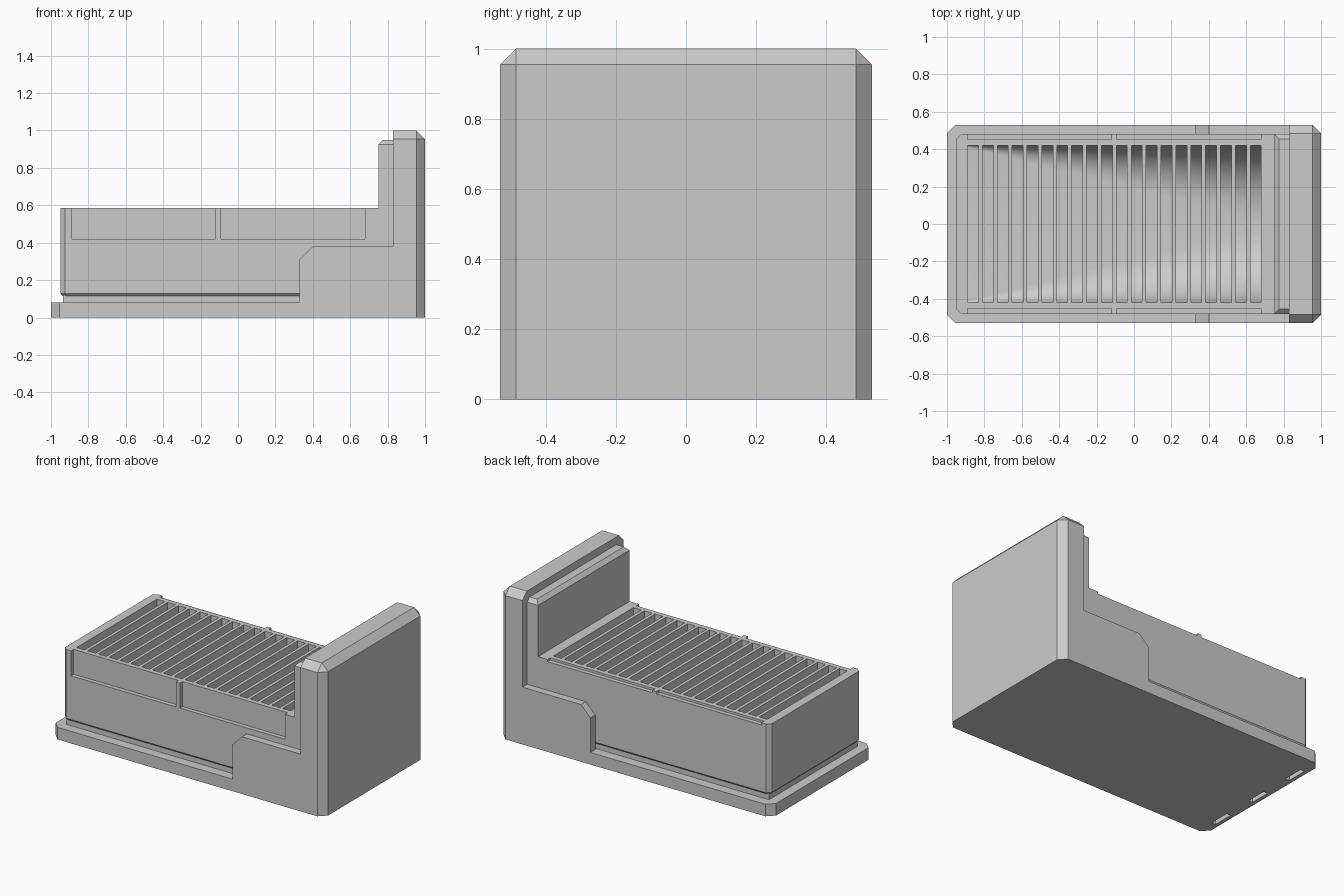
import bpy, bmesh, math

cube = bpy.data.objects.get("Cube")
if cube:
    bpy.data.objects.remove(cube, do_unlink=True)

grey = bpy.data.materials.new("plain_grey")
grey.use_nodes = True
grey.diffuse_color = (0.6, 0.6, 0.6, 1)
grey.node_tree.nodes["Principled BSDF"].inputs["Base Color"].default_value = (0.6, 0.6, 0.6, 1)


def finish(bm, name):
    bmesh.ops.recalc_face_normals(bm, faces=bm.faces)
    mesh = bpy.data.meshes.new(name)
    bm.to_mesh(mesh)
    bm.free()
    mesh.materials.append(grey)
    ob = bpy.data.objects.new(name, mesh)
    bpy.context.collection.objects.link(ob)
    return ob


def loft(bm, ring_a, ring_b):
    """Closed solid between two matching rings of points."""
    a = [bm.verts.new(p) for p in ring_a]
    b = [bm.verts.new(p) for p in ring_b]
    bm.faces.new(a)
    bm.faces.new(b[::-1])
    for i in range(len(a)):
        j = (i + 1) % len(a)
        bm.faces.new((a[i], b[i], b[j], a[j]))


def side_profile(bm, points, half_width):
    loft(bm, [(x, -half_width, z) for x, z in points],
         [(x, half_width, z) for x, z in points])


def block(bm, x0, x1, y0, y1, z0, z1):
    loft(bm, [(x0, y0, z0), (x1, y0, z0), (x1, y1, z0), (x0, y1, z0)],
         [(x0, y0, z1), (x1, y0, z1), (x1, y1, z1), (x0, y1, z1)])


def chamfer(bm, rule, size):
    edges = [e for e in bm.edges if rule(e.verts[0].co, e.verts[1].co)]
    bmesh.ops.bevel(bm, geom=edges, offset=size, segments=1, affect='EDGES')


def both(a, b, axis, value):
    return abs(a[axis] - value) < 1e-4 and abs(b[axis] - value) < 1e-4


def cut(target, bm, name):
    cutter = finish(bm, name)
    mod = target.modifiers.new(name, 'BOOLEAN')
    mod.operation = 'DIFFERENCE'
    mod.solver = 'EXACT'
    mod.object = cutter
    bpy.context.view_layer.objects.active = target
    bpy.ops.object.modifier_apply(modifier=name)
    bpy.data.objects.remove(cutter, do_unlink=True)


# Outer tray with low rim, stepped side walls and tall end panel
bm = bmesh.new()
side_profile(bm, [(-1, 0), (1, 0), (1, 1), (0.83, 1), (0.83, 0.38), (0.4, 0.38),
                  (0.33, 0.31), (0.33, 0.08), (-1, 0.08)], 0.53)


def tray_edge(a, b):
    corner = both(a, b, 0, 1) or both(a, b, 0, -1)
    side = both(a, b, 1, 0.53) or both(a, b, 1, -0.53)
    top = both(a, b, 2, 1)
    return (corner and side) or (top and (side or both(a, b, 0, 1)))


chamfer(bm, tray_edge, 0.046)
tray = finish(bm, "outer_tray")

bm = bmesh.new()
block(bm, -0.99, 0.83, -0.48, 0.48, 0.08, 1.2)
# the rim is already at floor height, so this only hollows the side walls
cut(tray, bm, "tray_hollow")

# Three blind slits under the low end
bm = bmesh.new()
for y in (-0.34, 0, 0.34):
    block(bm, -0.975, -0.945, y - 0.07, y + 0.07, -0.1, 0.05)
cut(tray, bm, "underside_slits")

# Foot of the inner box, set back to leave a shadow gap
bm = bmesh.new()
block(bm, -0.935, 0.83, -0.465, 0.465, 0.075, 0.12)
finish(bm, "box_foot")

# Inner box with a raised back rest
bm = bmesh.new()
side_profile(bm, [(-0.95, 0.115), (0.83, 0.115), (0.83, 0.95), (0.75, 0.95),
                  (0.75, 0.585), (-0.95, 0.585)], 0.48)


def box_edge(a, b):
    side = both(a, b, 1, 0.48) or both(a, b, 1, -0.48)
    return (side and both(a, b, 0, -0.95)) or (
        both(a, b, 2, 0.95) and not both(a, b, 0, 0.83))


chamfer(bm, box_edge, 0.025)
chamfer(bm, lambda a, b: both(a, b, 2, 0.115) and not both(a, b, 0, 0.83), 0.014)
box = finish(bm, "inner_box")

# Label recesses: deep on the front, only a shallow step on the back
bm = bmesh.new()
for x0, x1 in ((-0.89, -0.12), (-0.09, 0.68)):
    block(bm, x0, x1, -0.6, -0.452, 0.42, 0.7)
    block(bm, x0, x1, 0.452, 0.6, 0.57, 0.7)
cut(box, bm, "label_recesses")

# Row of slots whose floor gets rounder toward the tall end
START, END, COUNT, WIDTH = -0.89, 0.68, 20, 0.058
PITCH = (END - START - WIDTH) / (COUNT - 1)
FLOOR, HALF, STEPS = 0.16, 0.42, 10


def slot_ring(x):
    r = 0.01 + 0.39 * (x - START) / (END - START)
    half = []
    for i in range(STEPS + 1):
        t = math.pi / 2 * i / STEPS
        half.append((HALF - r + r * math.sin(t), FLOOR + r - r * math.cos(t)))
    half.append((HALF, 0.7))
    return [(x, y, z) for y, z in half] + [(x, -y, z) for y, z in half[::-1]]


bm = bmesh.new()
for i in range(COUNT):
    x = START + PITCH * i
    loft(bm, slot_ring(x), slot_ring(x + WIDTH))
cut(box, bm, "slots")

# Smooth only the rounded slot floors
bpy.ops.object.select_all(action='DESELECT')
box.select_set(True)
bpy.context.view_layer.objects.active = box
bpy.ops.object.shade_smooth_by_angle(angle=math.radians(25))
